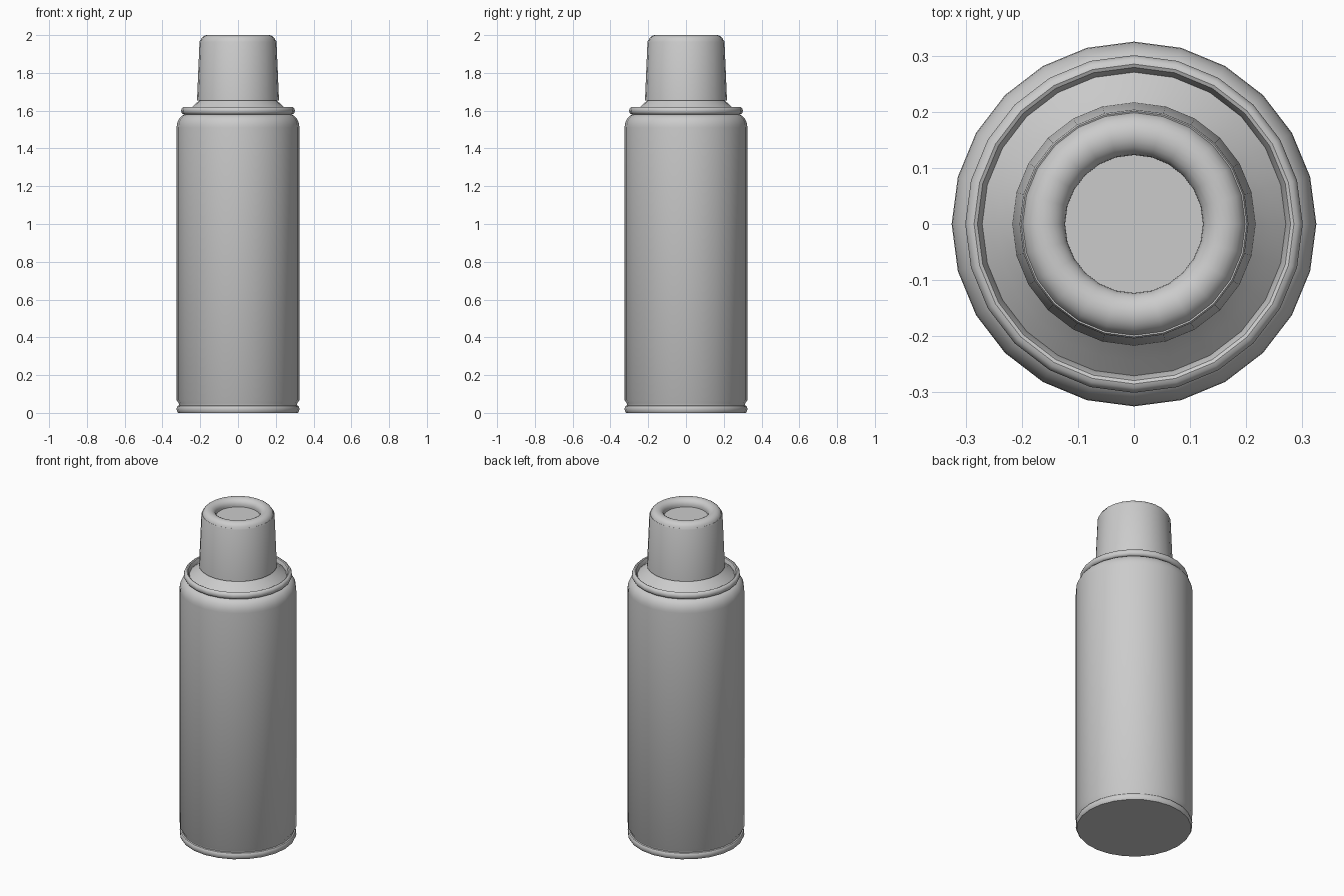
import bpy, bmesh, math
from math import radians

SIDES = 24

cube = bpy.data.objects.get("Cube")
if cube:
    bpy.data.objects.remove(cube, do_unlink=True)

metal = bpy.data.materials.new("plain grey")
metal.use_nodes = True
grey = (0.6, 0.6, 0.6, 1)
metal.diffuse_color = grey
metal.node_tree.nodes["Principled BSDF"].inputs["Base Color"].default_value = grey


def arc(r, z, rx, rz, start, end, steps):
    """Profile points along an elliptical arc, angles in degrees."""
    out = []
    for i in range(steps + 1):
        a = radians(start + (end - start) * i / steps)
        out.append((r + rx * math.cos(a), z + rz * math.sin(a)))
    return out


def lathe(name, profile, smooth_angle=35):
    """Spin a (radius, height) profile around z; zero radius closes the end."""
    bm = bmesh.new()
    verts = [bm.verts.new((r, 0, z)) for r, z in profile]
    edges = [bm.edges.new(pair) for pair in zip(verts, verts[1:])]
    bmesh.ops.spin(bm, geom=verts + edges, cent=(0, 0, 0), axis=(0, 0, 1),
                   angle=math.tau, steps=SIDES, use_merge=True)
    bmesh.ops.remove_doubles(bm, verts=bm.verts, dist=0.0002)
    bmesh.ops.recalc_face_normals(bm, faces=bm.faces)
    mesh = bpy.data.meshes.new(name)
    bm.to_mesh(mesh)
    bm.free()
    obj = bpy.data.objects.new(name, mesh)
    bpy.context.collection.objects.link(obj)
    mesh.materials.append(metal)
    bpy.ops.object.select_all(action="DESELECT")
    obj.select_set(True)
    bpy.context.view_layer.objects.active = obj
    bpy.ops.object.shade_smooth_by_angle(angle=radians(smooth_angle))
    return obj


# Rolled seam at the foot, with a flat underside
lathe("base_rim", [(0, 0), (0.318, 0)]
      + arc(0.317, 0.02, 0.008, 0.018, -70, 70, 4)
      + [(0.312, 0.04), (0, 0.04)])

# Main cylinder, necked in at the foot and curved at the shoulder
lathe("can_body", [(0, 0.03), (0.313, 0.03), (0.313, 0.05), (0.325, 0.068)]
      + arc(0.275, 1.51, 0.05, 0.07, 0, 80, 6)
      + [(0, 1.58)])

# Rolled rim around the shoulder
lathe("shoulder_rim", [(0.27, 1.58), (0.285, 1.58)]
      + arc(0.285, 1.60, 0.016, 0.02, -70, 90, 6)
      + [(0.279, 1.617), (0.27, 1.595), (0.27, 1.58)])

# Sloping dome inside the rim
lathe("dome", [(0, 1.575), (0.272, 1.575), (0.272, 1.595), (0.243, 1.62),
               (0.215, 1.645), (0.20, 1.66), (0, 1.66)])

# Tapered cap with a rounded top ring around a sunken disc
lathe("cap", [(0, 1.655), (0.217, 1.655), (0.204, 1.965), (0.201, 1.972)]
      + arc(0.161, 1.965, 0.038, 0.035, 10, 180, 10)
      + [(0.123, 1.955), (0, 1.955)])
